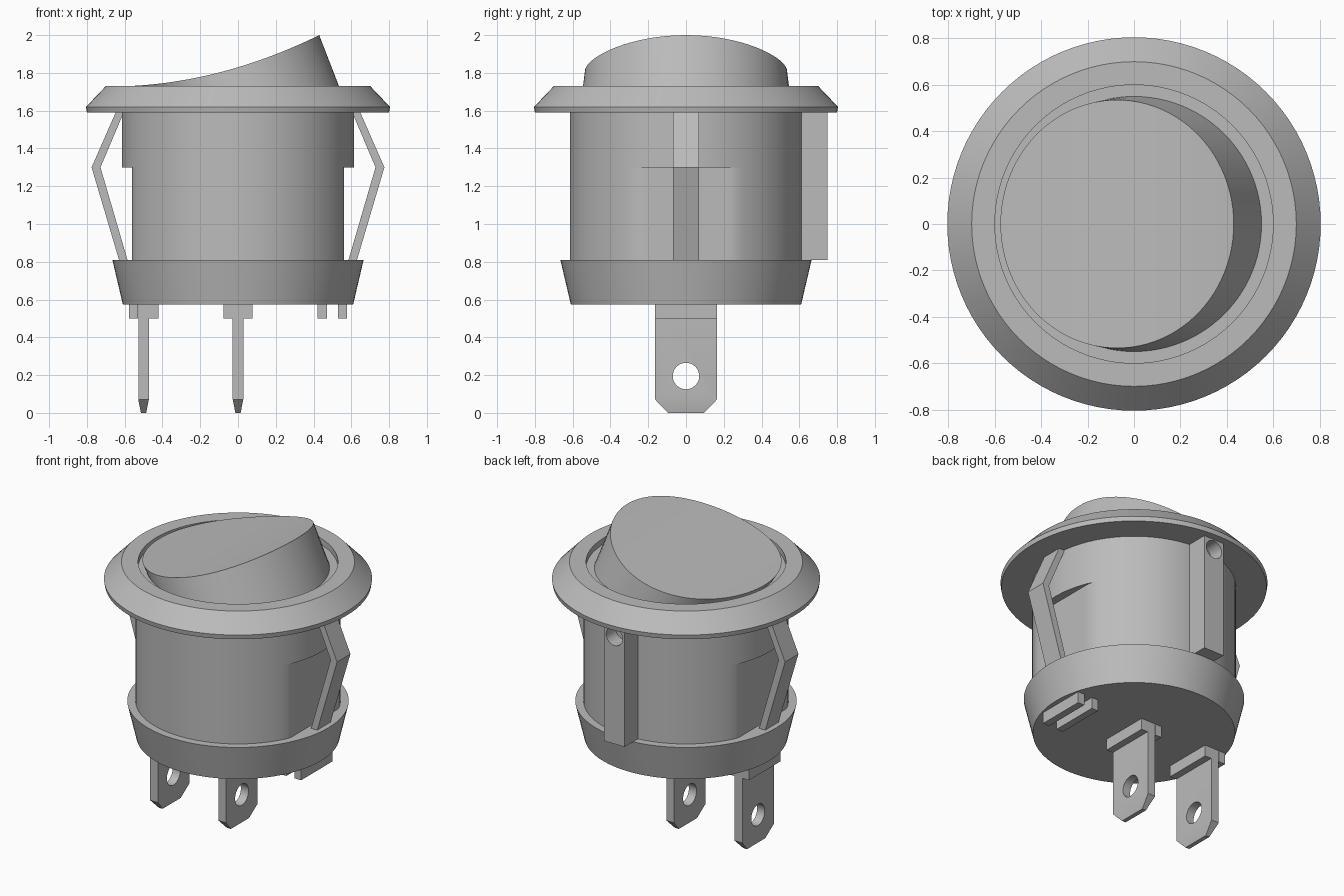
import bpy, bmesh, math

if "Cube" in bpy.data.objects:
    bpy.data.objects.remove(bpy.data.objects["Cube"])

SEG = 96

grey = bpy.data.materials.new("plain grey")
grey.use_nodes = True
grey.diffuse_color = (0.5, 0.5, 0.5, 1)
grey.node_tree.nodes["Principled BSDF"].inputs["Base Color"].default_value = (0.5, 0.5, 0.5, 1)


def loft(name, rings, strip_top=False):
    """Skin a stack of equal-length rings and close both ends."""
    bm = bmesh.new()
    loops = [[bm.verts.new(p) for p in ring] for ring in rings]
    n = len(loops[0])
    for low, high in zip(loops, loops[1:]):
        for i in range(n):
            j = (i + 1) % n
            bm.faces.new((low[i], low[j], high[j], high[i]))
    bm.faces.new(loops[0][::-1])
    top = loops[-1]
    if strip_top:
        # Strips across y, so the end can curve along x
        for i in range(n // 2):
            quad = (top[i], top[i + 1], top[-i - 1], top[-i % n])
            bm.faces.new(list(dict.fromkeys(quad)))
    else:
        bm.faces.new(top)
    bmesh.ops.recalc_face_normals(bm, faces=bm.faces)
    mesh = bpy.data.meshes.new(name)
    bm.to_mesh(mesh)
    bm.free()
    mesh.materials.append(grey)
    obj = bpy.data.objects.new(name, mesh)
    bpy.context.collection.objects.link(obj)
    return obj


def circle(r, z, limit=9):
    pts = []
    for i in range(SEG):
        a = math.tau * i / SEG
        pts.append((max(-limit, min(limit, r * math.cos(a))), r * math.sin(a), z))
    return pts


def rect(x0, x1, y0, y1, z):
    return [(x0, y0, z), (x1, y0, z), (x1, y1, z), (x0, y1, z)]


def box(name, x0, x1, y0, y1, z0, z1):
    return loft(name, [rect(x0, x1, y0, y1, z) for z in (z0, z1)])


def drill(obj, centre, r, depth, axis):
    """Cut a round hole along x or y and drop the cutter."""
    rot = (0, math.pi / 2, 0) if axis == "x" else (math.pi / 2, 0, 0)
    bpy.ops.mesh.primitive_cylinder_add(vertices=32, radius=r, depth=depth,
                                        location=centre, rotation=rot)
    cutter = bpy.context.object
    cutter.hide_render = True
    mod = obj.modifiers.new("hole", "BOOLEAN")
    mod.operation = "DIFFERENCE"
    mod.solver = "EXACT"
    mod.object = cutter
    bpy.context.view_layer.objects.active = obj
    bpy.ops.object.modifier_apply(modifier=mod.name)
    bpy.data.objects.remove(cutter)


def smooth(obj):
    bpy.ops.object.select_all(action="DESELECT")
    obj.select_set(True)
    bpy.context.view_layer.objects.active = obj
    bpy.ops.object.shade_smooth_by_angle(angle=math.radians(25))


# Housing: tapered base, body with flattened sides, round collar, flange
smooth(loft("base_cup", [circle(0.61, 0.575), circle(0.665, 0.81)]))
smooth(loft("body_lower", [circle(0.615, 0.81, 0.56), circle(0.615, 1.3, 0.56)]))
smooth(loft("body_upper", [circle(0.615, 1.3), circle(0.615, 1.59)]))
flange = [(0.8, 1.59), (0.805, 1.62), (0.7, 1.73), (0.6, 1.73), (0.6, 1.69)]
smooth(loft("flange", [circle(r, z) for r, z in flange]))

# Rocker: leaning wall under a scooped, sloping top
rocker_top = []
for x, y, _ in circle(1, 0):
    px = -0.073 + 0.503 * x
    rocker_top.append((px, 0.535 * y, 1.83 + 0.3 * px + 0.22 * px * px))
smooth(loft("rocker", [circle(0.55, 1.69), rocker_top], strip_top=True))

# Bent spring clips on both sides
clip_path = [(0.585, 0.63, 0.81), (0.728, 0.775, 1.3), (0.605, 0.648, 1.59)]
for side, s in (("left", 1), ("right", -1)):
    loft(side + "_clip", [rect(s * a, s * b, -0.07, 0.07, z) for a, b, z in clip_path])

# Locating rib on the back with a round recess near its top
rib = box("back_rib", -0.075, 0.075, 0.55, 0.75, 0.81, 1.59)
drill(rib, (0, 0.75, 1.522), 0.06, 0.2, "y")
smooth(rib)

# Terminal guides under the base, in three pairs
for label, x in (("right", -0.5), ("middle", 0), ("left", 0.5)):
    for s in (-1, 1):
        a, b = sorted((x + s * 0.03, x + s * 0.078))
        box(label + "_guide", a, b, -0.165, 0.165, 0.5, 0.58)

# Two terminal blades with bevelled tips and a hole
for label, x in (("right", -0.5), ("middle", 0)):
    sections = [(0.014, 0.095, 0), (0.028, 0.165, 0.072), (0.028, 0.165, 0.58)]
    blade = loft(label + "_terminal",
                 [rect(x - t, x + t, -w, w, z) for t, w, z in sections])
    drill(blade, (x, 0, 0.195), 0.07, 0.3, "x")
    smooth(blade)
